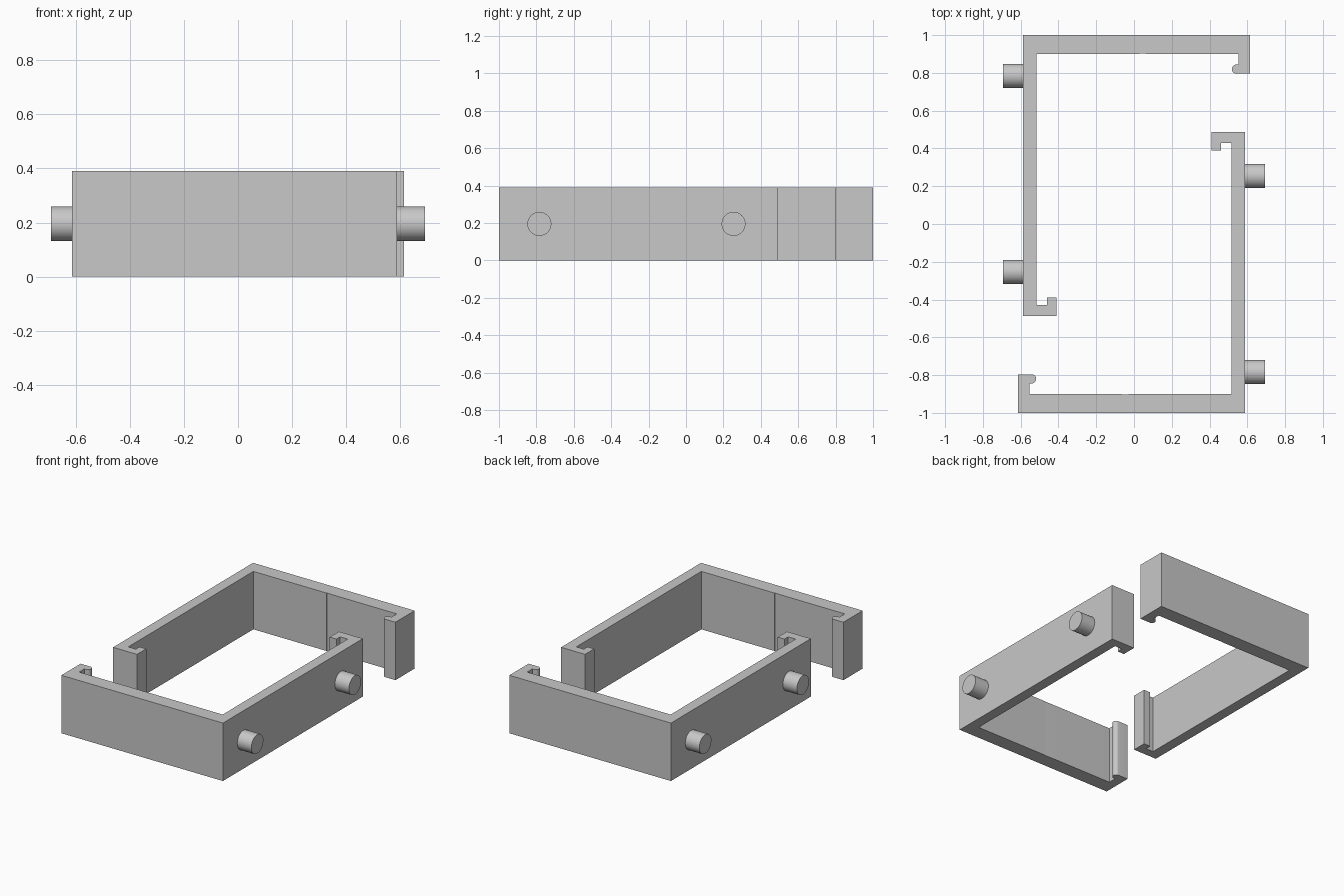
import bpy, bmesh, math
from mathutils import Matrix

cube = bpy.data.objects.get("Cube")
if cube:
    bpy.data.objects.remove(cube, do_unlink=True)

HEIGHT = 0.39
PEG_RADIUS = 0.064

grey = bpy.data.materials.new("light grey")
grey.use_nodes = True
colour = (0.58, 0.58, 0.58, 1)
grey.diffuse_color = colour
grey.node_tree.nodes["Principled BSDF"].inputs["Base Color"].default_value = colour


def finish(bm, name, turn):
    """Turn the part about the z axis and make it an object."""
    bmesh.ops.recalc_face_normals(bm, faces=bm.faces)
    bm.transform(Matrix.Rotation(turn, 4, 'Z'))
    mesh = bpy.data.meshes.new(name)
    bm.to_mesh(mesh)
    bm.free()
    mesh.materials.append(grey)
    obj = bpy.data.objects.new(name, mesh)
    bpy.context.collection.objects.link(obj)
    bpy.ops.object.select_all(action='DESELECT')
    obj.select_set(True)
    bpy.context.view_layer.objects.active = obj
    bpy.ops.object.shade_smooth_by_angle(angle=math.radians(30))
    return obj


def bracket_profile():
    # Square hook, long wall and end wall outline
    pts = [(-0.46, -0.43), (-0.46, -0.39), (-0.41, -0.39), (-0.41, -0.488),
           (-0.588, -0.488), (-0.588, 1.0), (0.615, 1.0), (0.615, 0.796)]
    # Rounded catch at the tip of the end hook
    steps = 12
    for i in range(steps + 1):
        a = -math.pi / 2 - math.pi * i / steps
        pts.append((0.542 + 0.024 * math.cos(a), 0.82 + 0.024 * math.sin(a)))
    # Inside of the end wall, with a very shallow relief, then the long wall
    pts += [(0.553, 0.844), (0.553, 0.9), (0.13, 0.9), (0.03, 0.902),
            (0.03, 0.9), (-0.516, 0.9), (-0.516, -0.43)]
    return pts


def make_bracket(name, turn):
    bm = bmesh.new()
    face = bm.faces.new([bm.verts.new((x, y, 0)) for x, y in bracket_profile()])
    ext = bmesh.ops.extrude_face_region(bm, geom=[face], use_keep_orig=True)
    top = [g for g in ext["geom"] if isinstance(g, bmesh.types.BMVert)]
    bmesh.ops.translate(bm, verts=top, vec=(0, 0, HEIGHT))
    finish(bm, name, turn)


def make_peg(name, y, turn):
    bm = bmesh.new()
    place = Matrix.Translation((-0.64, y, HEIGHT / 2)) @ Matrix.Rotation(math.pi / 2, 4, 'Y')
    bmesh.ops.create_cone(bm, cap_ends=True, segments=48, radius1=PEG_RADIUS,
                          radius2=PEG_RADIUS, depth=0.106, matrix=place)
    finish(bm, name, turn)


# Two identical halves, half a turn apart
for side, turn in (("right", 0.0), ("left", math.pi)):
    make_bracket(side + "_hooked_bracket", turn)
    make_peg(side + "_outer_peg", 0.784, turn)
    make_peg(side + "_inner_peg", -0.254, turn)
